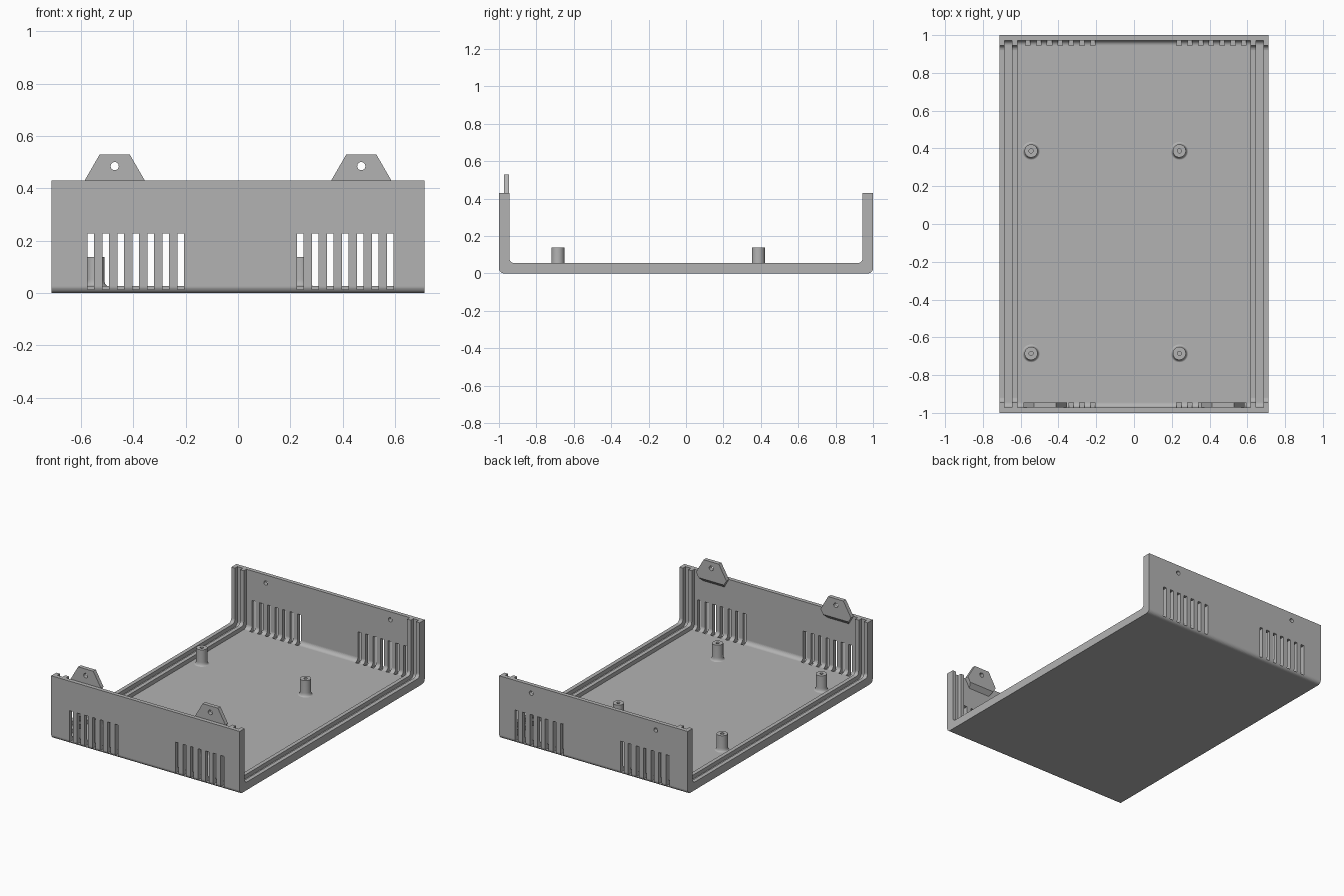
import bpy, bmesh
from math import pi, sin, cos, radians
from mathutils import Vector

if "Cube" in bpy.data.objects:
    bpy.data.objects.remove(bpy.data.objects["Cube"])

# Overall sizes
HALF_X, HALF_Y, HEIGHT = 0.7125, 1.0, 0.43
WALL = 0.0275
RIB = 2 * WALL
FILLET = 0.0275

grey = bpy.data.materials.new("light_grey_plastic")
grey.use_nodes = True
COLOUR = (0.45, 0.45, 0.45, 1)
grey.diffuse_color = COLOUR
grey.node_tree.nodes["Principled BSDF"].inputs["Base Color"].default_value = COLOUR


def make_object(name, bm):
    bmesh.ops.recalc_face_normals(bm, faces=bm.faces)
    mesh = bpy.data.meshes.new(name)
    bm.to_mesh(mesh)
    bm.free()
    mesh.materials.append(grey)
    obj = bpy.data.objects.new(name, mesh)
    bpy.context.collection.objects.link(obj)
    return obj


def extrude_polygon(bm, points, offset):
    """Fill a closed outline and sweep it into a solid."""
    face = bm.faces.new([bm.verts.new(p) for p in points])
    swept = bmesh.ops.extrude_face_region(bm, geom=[face])["geom"]
    verts = [v for v in swept if isinstance(v, bmesh.types.BMVert)]
    bmesh.ops.translate(bm, verts=verts, vec=offset)


def tray_outline(inset, top):
    """Side outline (y, z) with two rounded bottom corners, from back to front."""
    cy, cz = HALF_Y - inset - FILLET, inset + FILLET
    arc = [(cy + FILLET * cos(a), cz - FILLET * sin(a))
           for a in (i * pi / 24 for i in range(13))]
    half = [(HALF_Y - inset, top)] + arc
    return half + [(-y, z) for y, z in reversed(half)]


def prism(bm, outline, x0, x1):
    extrude_polygon(bm, [(x0, y, z) for y, z in outline], (x1 - x0, 0, 0))


def box(bm, low, high):
    (x0, y0, z0), (x1, y1, z1) = low, high
    extrude_polygon(bm, [(x0, y0, z0), (x1, y0, z0), (x1, y1, z0), (x0, y1, z0)],
                    (0, 0, z1 - z0))


def round_hole(bm, x, y0, y1, z, radius=0.0145):
    extrude_polygon(bm, [(x + radius * cos(i * pi / 16), y0, z + radius * sin(i * pi / 16))
                         for i in range(32)], (0, y1 - y0, 0))


def cut(target, bm):
    """Subtract a helper solid from the target and discard the helper."""
    cutter = make_object("cutter", bm)
    cutter.hide_render = True
    mod = target.modifiers.new("cut", "BOOLEAN")
    mod.operation, mod.solver, mod.object = "DIFFERENCE", "EXACT", cutter
    bpy.context.view_layer.objects.active = target
    bpy.ops.object.modifier_apply(modifier=mod.name)
    bpy.data.objects.remove(cutter)


# Tray: thick U-shaped shell
bm = bmesh.new()
prism(bm, tray_outline(0, HEIGHT) + tray_outline(RIB, HEIGHT)[::-1], -HALF_X, HALF_X)
tray = make_object("tray_shell", bm)

# Panel grooves at both ends and the recessed middle, leaving guide ribs
GROOVE_OUT, GROOVE_IN, MIDDLE = 0.685, 0.645, 0.618
bm = bmesh.new()
for x0, x1 in ((-GROOVE_OUT, -GROOVE_IN), (-MIDDLE, MIDDLE), (GROOVE_IN, GROOVE_OUT)):
    prism(bm, tray_outline(WALL, HEIGHT + 0.1), x0, x1)
cut(tray, bm)

# Ventilation slots in front and back walls
bm = bmesh.new()
SLOT_WIDTH, PITCH = 0.0245, 0.0573
for i in range(7):
    for x in (-0.574 + i * PITCH, 0.5695 - i * PITCH):
        for y0, y1 in ((-1.05, -0.945), (0.945, 1.05)):
            box(bm, (x, y0, 0.014), (x + SLOT_WIDTH, y1, 0.228))
cut(tray, bm)

# Screw holes in the back wall
TAB_X = 0.471
bm = bmesh.new()
for x in (-TAB_X, TAB_X):
    round_hole(bm, x, 0.9, 1.1, HEIGHT - RIB)
cut(tray, bm)

# Screw tabs on the front wall: hexagonal plates with a sloped underside
TAB_RADIUS = 0.115
for name, x in (("right_screw_tab", -TAB_X), ("left_screw_tab", TAB_X)):
    bm = bmesh.new()
    hexagon = [(x + TAB_RADIUS * cos(i * pi / 3), -HALF_Y + WALL,
                HEIGHT + TAB_RADIUS * sin(i * pi / 3)) for i in range(6)]
    extrude_polygon(bm, hexagon, (0, RIB - WALL, 0))
    bmesh.ops.bisect_plane(bm, geom=bm.verts[:] + bm.edges[:] + bm.faces[:],
                           plane_co=(x, -HALF_Y + RIB, HEIGHT - 0.033),
                           plane_no=Vector((0, 1, -1)).normalized(), clear_outer=True)
    bmesh.ops.holes_fill(bm, edges=[e for e in bm.edges if e.is_boundary])
    tab = make_object(name, bm)
    bm = bmesh.new()
    round_hole(bm, x, -1.1, -0.9, HEIGHT + RIB, 0.0155)
    cut(tab, bm)

# Board standoffs: hollow posts with a flared foot
POST_R, POST_TOP, BORE, FLARE = 0.0345, 0.1375, 0.011, 0.0125
profile = [(0, WALL + 0.002), (BORE, WALL + 0.002), (BORE, POST_TOP), (POST_R, POST_TOP)]
for i in range(7):
    a = i * pi / 12
    profile.append((POST_R + FLARE * (1 - cos(a)), WALL + 2 * FLARE * (1 - sin(a))))
for side, x in (("right", -0.545), ("left", 0.24)):
    for end, y in (("front", -0.685), ("back", 0.387)):
        bm = bmesh.new()
        verts = [bm.verts.new((r, 0, z)) for r, z in profile]
        edges = [bm.edges.new(pair) for pair in zip(verts, verts[1:])]
        bmesh.ops.spin(bm, geom=verts + edges, cent=(0, 0, 0), axis=(0, 0, 1),
                       angle=2 * pi, steps=40, use_merge=True)
        bmesh.ops.remove_doubles(bm, verts=bm.verts, dist=0.00001)
        post = make_object(f"{end}_{side}_standoff", bm)
        post.location = (x, y, 0)
        bpy.ops.object.select_all(action="DESELECT")
        post.select_set(True)
        bpy.context.view_layer.objects.active = post
        bpy.ops.object.shade_smooth_by_angle(angle=radians(30))
